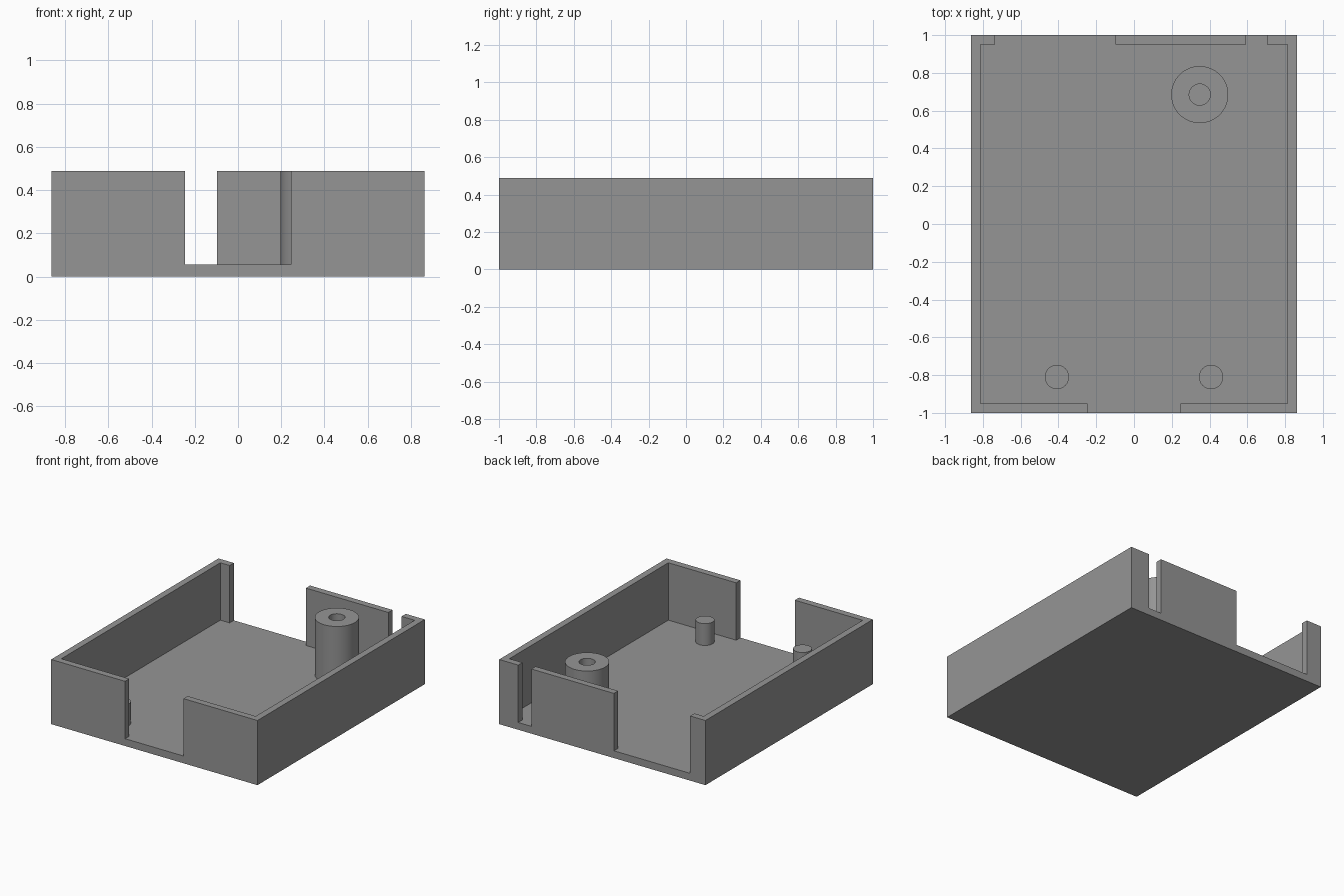
import bpy
import bmesh
from mathutils import Matrix, Vector

if "Cube" in bpy.data.objects:
    bpy.data.objects.remove(bpy.data.objects["Cube"], do_unlink=True)

# Overall dimensions
HALF_X, HALF_Y, HEIGHT = 0.863, 1.0, 0.489
FLOOR, WALL = 0.055, 0.05
OVER = 0.1  # how far cutters reach past the surface

grey = bpy.data.materials.new("plain grey")
grey.use_nodes = True
colour = (0.3, 0.3, 0.3, 1)
grey.diffuse_color = colour
grey.node_tree.nodes["Principled BSDF"].inputs["Base Color"].default_value = colour


def add_object(name, bm):
    mesh = bpy.data.meshes.new(name)
    bm.to_mesh(mesh)
    bm.free()
    obj = bpy.data.objects.new(name, mesh)
    mesh.materials.append(grey)
    bpy.context.collection.objects.link(obj)
    return obj


def box(name, low, high):
    low, high = Vector(low), Vector(high)
    bm = bmesh.new()
    bmesh.ops.create_cube(bm, size=1, matrix=Matrix.Translation((low + high) / 2)
                          @ Matrix.Diagonal((*(high - low), 1)))
    return add_object(name, bm)


def cylinder(name, x, y, radius, bottom, top):
    bm = bmesh.new()
    bmesh.ops.create_cone(bm, cap_ends=True, segments=64, radius1=radius,
                          radius2=radius, depth=top - bottom,
                          matrix=Matrix.Translation((x, y, (bottom + top) / 2)))
    return add_object(name, bm)


def select_only(obj):
    bpy.ops.object.select_all(action="DESELECT")
    obj.select_set(True)
    bpy.context.view_layer.objects.active = obj


def cut(target, cutter):
    mod = target.modifiers.new("cut", "BOOLEAN")
    mod.operation, mod.solver, mod.object = "DIFFERENCE", "EXACT", cutter
    select_only(target)
    bpy.ops.object.modifier_apply(modifier=mod.name)
    bpy.data.objects.remove(cutter, do_unlink=True)


def smooth(obj):
    select_only(obj)
    bpy.ops.object.shade_smooth_by_angle()


# Open tray with a hollow interior
tray = box("tray", (-HALF_X, -HALF_Y, 0), (HALF_X, HALF_Y, HEIGHT))
cut(tray, box("cavity_cutter", (WALL - HALF_X, WALL - HALF_Y, FLOOR),
              (HALF_X - WALL, HALF_Y - WALL, HEIGHT + OVER)))

# Openings through the end walls: side (-1 front, 1 back), left edge, right edge
for side, x0, x1 in ((-1, -0.245, 0.245), (1, -0.735, -0.097), (1, 0.593, 0.704)):
    y0, y1 = sorted((side * (HALF_Y - 2 * WALL), side * (HALF_Y + OVER)))
    cut(tray, box("opening_cutter", (x0, y0, FLOOR), (x1, y1, HEIGHT + OVER)))

# Tall screw post with a bore down to the floor
post = cylinder("screw_post", 0.348, 0.685, 0.151, FLOOR, HEIGHT)
cut(post, cylinder("bore_cutter", 0.348, 0.685, 0.056, FLOOR - OVER, HEIGHT + OVER))
smooth(post)

# Pair of short locating pegs near the front
for name, side in (("left_peg", 1), ("right_peg", -1)):
    smooth(cylinder(name, side * 0.408, -0.81, 0.064, FLOOR, 0.22))
